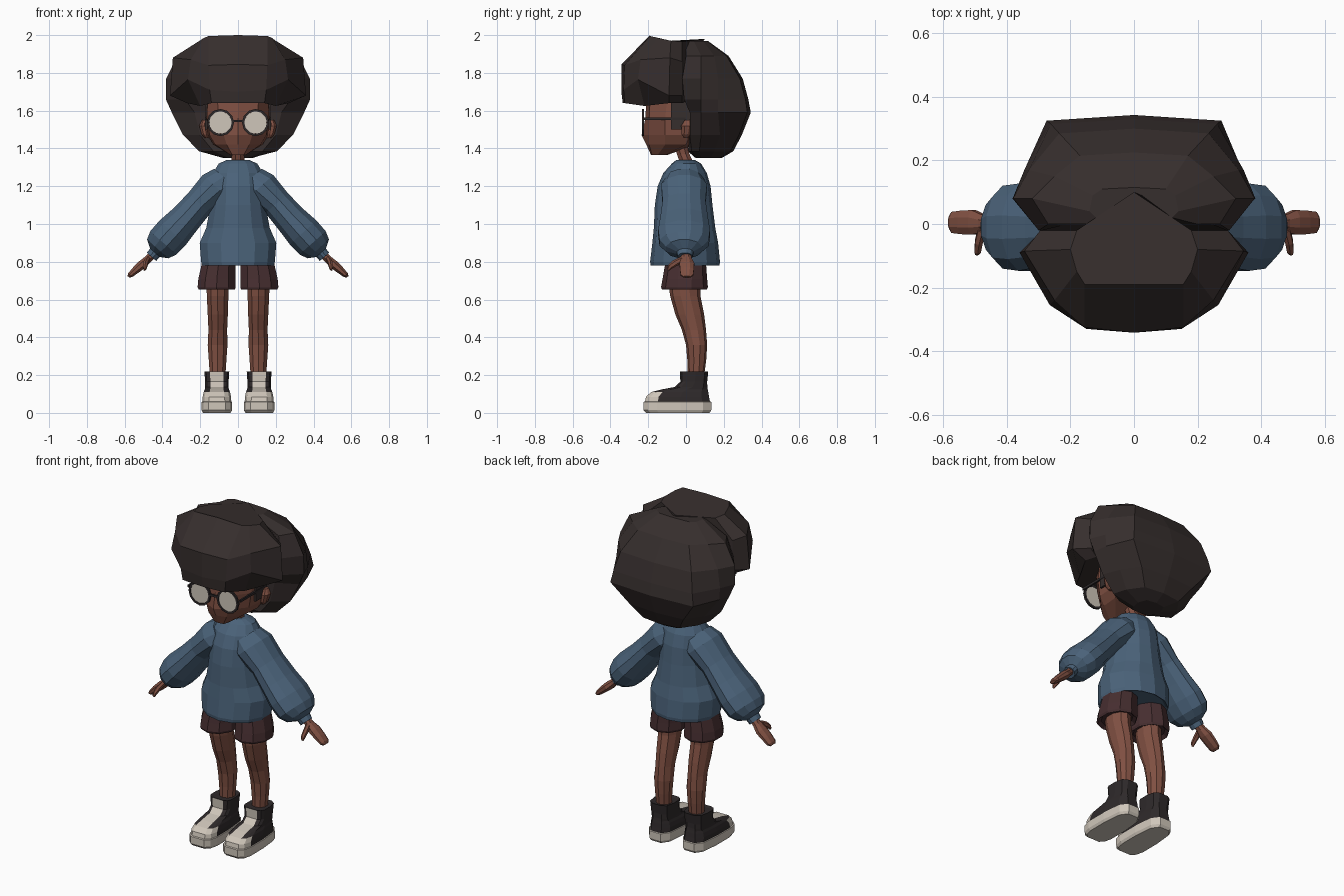
import bpy, bmesh, math
from mathutils import Vector as V


def material(name, r, g, b):
    lin = [((c / 255 + 0.055) / 1.055) ** 2.4 for c in (r, g, b)]
    m = bpy.data.materials.new(name)
    m.diffuse_color = (*lin, 1)
    return m


HAIR = material("dark_hair", 54, 46, 45)
SKIN = material("brown_skin", 128, 80, 66)
BLUE = material("blue_knit", 74, 98, 121)
SHORT = material("maroon_cloth", 70, 46, 48)
CREAM = material("cream", 207, 198, 186)
BLACK = material("charcoal", 46, 41, 42)


def loft(name, rings, mats, both=False, rule=None):
    """Skin closed rings of points, cap the ends, optionally add the mirrored twin."""
    bm = bmesh.new()
    for s in ((1, -1) if both else (1,)):
        vs = [[bm.verts.new((p[0] * s, p[1], p[2])) for p in r] for r in rings]
        n = len(vs[0])
        for a, b in zip(vs, vs[1:]):
            for i in range(n):
                j = (i + 1) % n
                f = bm.faces.new((a[i], a[j], b[j], b[i]))
        bm.faces.new(vs[0])
        bm.faces.new(vs[-1])
    bmesh.ops.recalc_face_normals(bm, faces=bm.faces)
    if rule:
        for f in bm.faces:
            f.material_index = rule(f.calc_center_median(), f)
    return finish(name, bm, mats)


def finish(name, bm, mats):
    me = bpy.data.meshes.new(name)
    bm.to_mesh(me)
    bm.free()
    for m in mats:
        me.materials.append(m)
    ob = bpy.data.objects.new(name, me)
    bpy.context.collection.objects.link(ob)
    return ob


def whole(half):
    """Complete a half ring that runs from front centre to back centre."""
    return half + [(-x, y, z) for x, y, z in half[-2:0:-1]]


def level(z, pts):
    return whole([(x, y, z) for x, y in pts])


def tube(name, sections, mats, n=10, u=(1, 0, 0), v=(0, 1, 0), both=True):
    """Sections are (centre, radius along u, radius along v)."""
    u, v = V(u).normalized(), V(v).normalized()
    ang = [2 * math.pi * (i + 0.5) / n for i in range(n)]
    rings = [[V(c) + u * a * math.cos(t) + v * b * math.sin(t) for t in ang]
             for c, a, b in sections]
    return loft(name, rings, mats, both)


def boxes(name, items, mat):
    """Boxes given as (centre, size), each mirrored across x."""
    bm = bmesh.new()
    for c, size in items:
        for s in ((1, -1) if c[0] else (1,)):
            r = bmesh.ops.create_cube(bm, size=1)["verts"]
            bmesh.ops.scale(bm, vec=size, verts=r)
            bmesh.ops.translate(bm, vec=(c[0] * s, c[1], c[2]), verts=r)
    return finish(name, bm, [mat])


# Hair: rounded mass at the back
loft("hair_back", [
    level(1.35, [(0, .05), (.05, .05), (.07, .08), (.08, .13), (.06, .18), (0, .19)]),
    level(1.385, [(0, .01), (.13, .03), (.205, .07), (.18, .15), (.12, .235), (0, .25)]),
    level(1.47, [(0, .03), (.2, .02), (.29, .08), (.25, .18), (.18, .28), (0, .295)]),
    level(1.59, [(0, .03), (.23, .02), (.35, .08), (.34, .17), (.275, .325), (0, .343)]),
    level(1.66, [(0, .02), (.28, -.01), (.382, .08), (.345, .17), (.262, .315), (0, .33)]),
    level(1.77, [(0, 0), (.3, -.02), (.38, .08), (.33, .17), (.235, .285), (0, .3)]),
    level(1.89, [(0, 0), (.27, 0), (.32, .08), (.25, .15), (.17, .215), (0, .225)]),
    level(1.97, [(0, 0), (.1, 0), (.14, .04), (.13, .09), (.1, .11), (0, .115)]),
], [HAIR])

# Hair: heavy overhanging fringe
loft("hair_fringe", [whole(r) for r in (
    [(0, -.335, 1.64), (.14, -.325, 1.64), (.2, -.22, 1.625), (.27, -.09, 1.64),
     (.25, -.02, 1.64), (0, .02, 1.66)],
    [(0, -.342, 1.70), (.15, -.33, 1.71), (.265, -.255, 1.765), (.36, -.09, 1.68),
     (.29, -.02, 1.68), (0, .05, 1.7)],
    [(0, -.342, 1.845), (.155, -.325, 1.84), (.25, -.24, 1.87), (.345, -.085, 1.88),
     (.295, -.02, 1.86), (0, .05, 1.9)],
    [(0, -.19, 2.0), (.155, -.19, 1.995), (.18, -.15, 1.985), (.2, -.08, 1.97),
     (.18, -.02, 1.965), (0, .1, 1.98)],
)], [HAIR])
boxes("sideburns", [((.168, -.03, 1.575), (.012, .1, .15))], HAIR)

# Head, ears and neck
loft("head", [
    level(1.365, [(0, -.185), (.03, -.18), (.04, -.15), (.04, -.11), (0, -.1)]),
    level(1.42, [(0, -.21), (.06, -.195), (.12, -.11), (.13, 0), (0, .05)]),
    level(1.47, [(0, -.235), (.075, -.195), (.15, -.11), (.16, .02), (0, .1)]),
    level(1.56, [(0, -.215), (.1, -.195), (.165, -.11), (.17, .03), (0, .12)]),
    level(1.66, [(0, -.21), (.11, -.19), (.16, -.1), (.165, .03), (0, .12)]),
    level(1.75, [(0, -.16), (.08, -.14), (.12, -.08), (.12, .03), (0, .1)]),
], [SKIN])
tube("ears", [((.165, .0, 1.455), .012, .012), ((.175, .0, 1.475), .02, .025),
              ((.185, .005, 1.52), .022, .033), ((.18, .01, 1.55), .012, .018)], [SKIN], n=8)
tube("neck", [((0, .01, 1.31), .04, .04), ((0, -.015, 1.37), .035, .036),
              ((0, -.035, 1.44), .04, .04)], [SKIN], n=8, both=False)

# Glasses: rims with a rectangular section, lenses, bridge and temples
EYE = (.093, -.228, 1.537)


def rim():
    bm = bmesh.new()
    n = 12
    for s in (1, -1):
        loops = []
        for r, dy in ((.072, -.006), (.072, .006), (.060, .006), (.060, -.006)):
            loops.append([bm.verts.new((s * EYE[0] + r * math.cos(2 * math.pi * i / n),
                                        EYE[1] + dy,
                                        EYE[2] + r * math.sin(2 * math.pi * i / n)))
                          for i in range(n)])
        for k in range(4):
            a, b = loops[k], loops[(k + 1) % 4]
            for i in range(n):
                j = (i + 1) % n
                bm.faces.new((a[i], a[j], b[j], b[i]))
    bmesh.ops.recalc_face_normals(bm, faces=bm.faces)
    return finish("glasses_rims", bm, [BLACK])


rim()
tube("lenses", [((EYE[0], EYE[1] + d, EYE[2]), .061, .061) for d in (-.003, .003)],
     [CREAM], n=12, v=(0, 0, 1))
boxes("glasses_frame", [((0, -.228, 1.545), (.05, .01, .012)),
                        ((.171, -.115, 1.557), (.01, .225, .014))], BLACK)

# Sweater body: rows of height, half width, front y, back y
body = [(.79, .18, -.17, .16), (.78, .195, -.187, .177), (.80, .2, -.19, .18),
        (.90, .208, -.178, .17), (.98, .172, -.17, .155), (1.1, .15, -.165, .14),
        (1.2, .145, -.15, .13), (1.27, .135, -.12, .11), (1.32, .105, -.075, .08),
        (1.34, .058, -.05, .045)]
tube("sweater_body", [((0, (f + b) / 2, z), w, (b - f) / 2) for z, w, f, b in body],
     [BLUE], n=14, both=False)

# Puffed sleeves and cuffs, sliced across the arm
ACROSS = (.75, 0, .66)
tube("sleeves", [((.06, -.01, 1.235), .09, .1), ((.115, -.01, 1.195), .1, .125),
                 ((.205, -.01, 1.11), .082, .118), ((.28, -.01, 1.025), .088, .13),
                 ((.345, -.01, .955), .098, .142), ((.395, -.01, .9), .096, .135),
                 ((.425, -.01, .868), .078, .1), ((.44, -.005, .848), .035, .045),
                 ((.458, -.005, .826), .034, .04)], [BLUE], n=12, u=ACROSS)

# Hands with thumbs
tube("hands", [((.445, 0, .845), .022, .026), ((.475, .002, .815), .022, .03),
               ((.505, .005, .787), .026, .042), ((.54, .005, .757), .022, .04),
               ((.57, .005, .73), .016, .036), ((.58, .005, .72), .008, .022)],
     [SKIN], n=8, u=ACROSS)
tube("thumbs", [((.478, -.015, .815), .014, .018), ((.488, -.055, .795), .014, .018),
                ((.492, -.085, .773), .012, .014), ((.494, -.095, .757), .006, .007)],
     [SKIN], n=6, v=(0, .7, -.7))

# Shorts and legs
tube("shorts", [((.1, 0, .84), .09, .1), ((.103, -.002, .79), .093, .108),
                ((.112, -.006, .71), .103, .118), ((.113, -.008, .665), .106, .124),
                ((.113, -.008, .652), .1, .118), ((.113, -.008, .67), .08, .1)], [SHORT])
tube("legs", [((.108, -.01, .7), .062, .085), ((.108, -.004, .62), .06, .08),
              ((.107, .02, .52), .056, .076), ((.107, .042, .44), .052, .064),
              ((.108, .056, .36), .055, .056), ((.108, .057, .28), .049, .05),
              ((.108, .052, .18), .042, .042)], [SKIN])

# Shoes: outline fractions of half width and length, from toe to heel
OUTLINE = [(.55, 0), (.86, .07), (1, .2), (1, .55), (.85, .88), (.45, 1)]


def sole_ring(z, w, front, back):
    pts = [(x * w, front + (back - front) * t) for x, t in OUTLINE]
    return [(.112 + x, y, z) for x, y in pts] + [(.112 - x, y, z) for x, y in pts[::-1]]


def shoe_colour(c, f):
    on_toe = c.y < -.15
    tongue = abs(abs(c.x) - .112) < .01 and c.y < 0 and f.normal.y < -.05
    return 1 if on_toe or tongue else 0


loft("shoe_uppers", [sole_ring(.055, .077, -.218, .128), sole_ring(.085, .075, -.212, .122),
                     sole_ring(.11, .07, -.185, .118), sole_ring(.124, .064, -.13, .115),
                     sole_ring(.137, .062, -.06, .113), sole_ring(.165, .062, -.03, .112),
                     sole_ring(.22, .066, -.032, .118), sole_ring(.215, .05, -.015, .1)],
     [BLACK, CREAM], both=True, rule=shoe_colour)
loft("shoe_soles", [sole_ring(0, .073, -.212, .125), sole_ring(.015, .081, -.226, .134),
                    sole_ring(.058, .081, -.226, .134), sole_ring(.062, .072, -.21, .122)],
     [CREAM], both=True)
